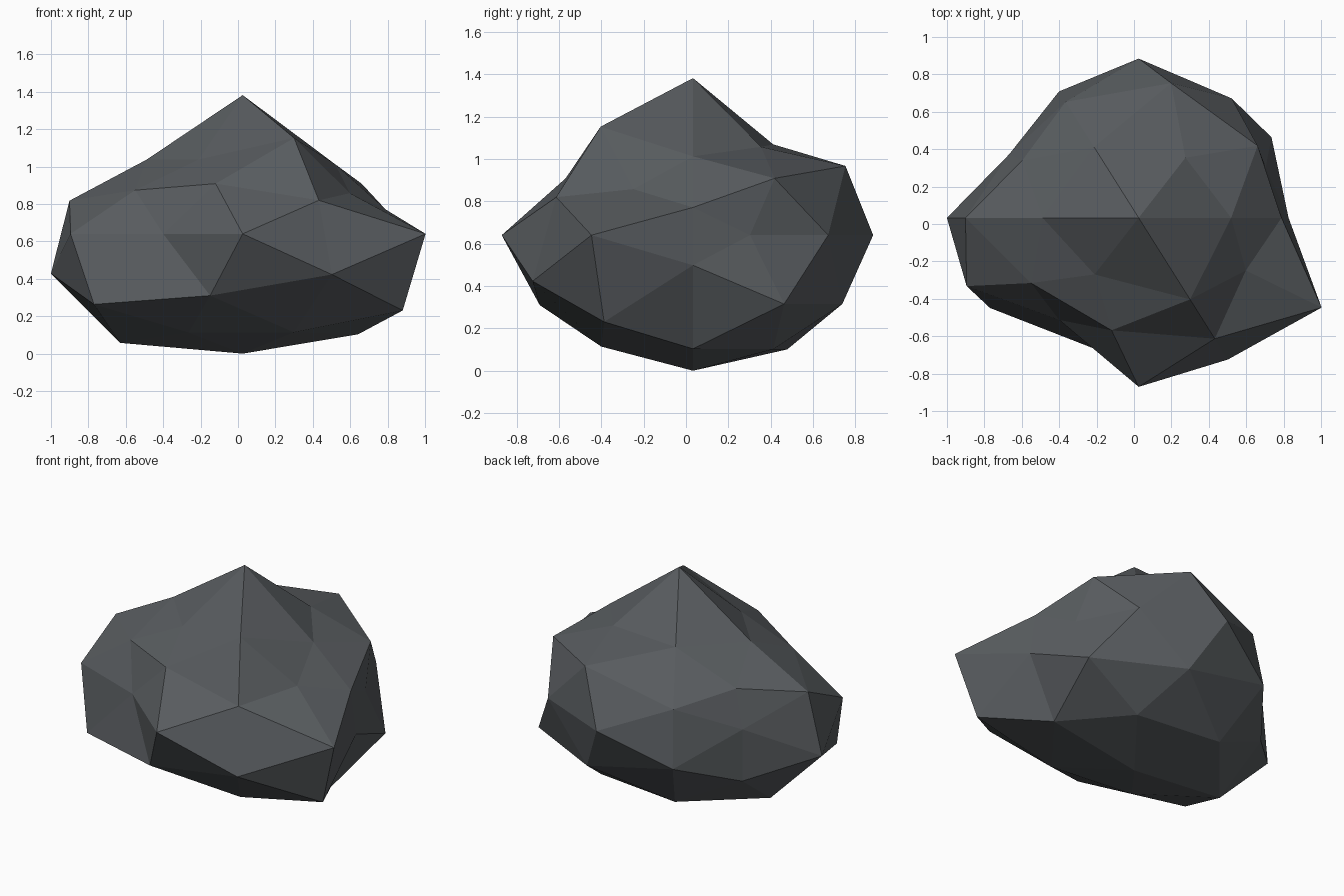
import bpy, bmesh, math

if "Cube" in bpy.data.objects:
    bpy.data.objects.remove(bpy.data.objects["Cube"])

# Low-poly boulder: an icosphere whose pole lies along y, squashed and pushed in or out.
CENTRE = (0.025, 0.033, 0.643)
SCALE = (1.10, 0.873, 0.667)

# Each ring along y: height on the unit sphere, first angle, step,
# then (sideways push, vertical push) going round from +x towards +z.
RINGS = [
    (-1.0, 0, 360, [(1.035, 1.0)]),
    (-0.851, 36, 72, [(.87, .87), (.81, .805), (.735, 1), (.975, .99), (1.02, 1.055)]),
    (-0.526, 0, 72, [(1.045, 1), (.95, .95), (.76, .70), (1.05, 1.13), (.945, .975)]),
    (-0.447, 36, 72, [(.72, .62), (.775, .70), (.935, 1), (.95, .93), (1.075, 1.168)]),
    (0.0, 18, 36, [(.73, .635), (.765, .69), (1, 1.112), (.795, .735), (.885, .86),
                   (.98, 1.03), (1.015, 1.08), (1, .96), (.955, .995), (.766, .69)]),
    (0.447, 0, 72, [(.69, 1), (.823, .735), (.783, .67), (.866, .96), (.97, .95)]),
    (0.526, 36, 72, [(.84, .805), (.825, .795), (.74, 1), (.97, 1.0), (.938, .975)]),
    (0.851, 0, 72, [(.86, 1), (.97, .98), (.835, .76), (.91, .98), (.95, .975)]),
    (1.0, 0, 360, [(.975, 1.0)]),
]


def pushed(co):
    """Move one unit-sphere point to its place on the rock."""
    x, y, z = co.x, co.z, co.y
    _, start, step, pushes = min(RINGS, key=lambda ring: abs(ring[0] - y))
    angle = math.degrees(math.atan2(z, x))
    side, up = pushes[round((angle - start) / step) % len(pushes)]
    return (CENTRE[0] + x * SCALE[0] * side,
            CENTRE[1] + y * SCALE[1] * side,
            CENTRE[2] + z * SCALE[2] * up)


# Rock body
bm = bmesh.new()
bmesh.ops.create_icosphere(bm, subdivisions=2, radius=1.0)
for v in bm.verts:
    v.co = pushed(v.co)
bmesh.ops.recalc_face_normals(bm, faces=bm.faces)

# Rest it on the ground
low = min(v.co.z for v in bm.verts)
for v in bm.verts:
    v.co.z -= low
for f in bm.faces:
    f.smooth = False

mesh = bpy.data.meshes.new("rock")
bm.to_mesh(mesh)
bm.free()
rock = bpy.data.objects.new("rock", mesh)
bpy.context.collection.objects.link(rock)

# Dark grey stone
stone = bpy.data.materials.new("dark grey stone")
stone.diffuse_color = (0.098, 0.107, 0.115, 1.0)
stone.use_nodes = True
stone.node_tree.nodes["Principled BSDF"].inputs["Base Color"].default_value = stone.diffuse_color
mesh.materials.append(stone)
